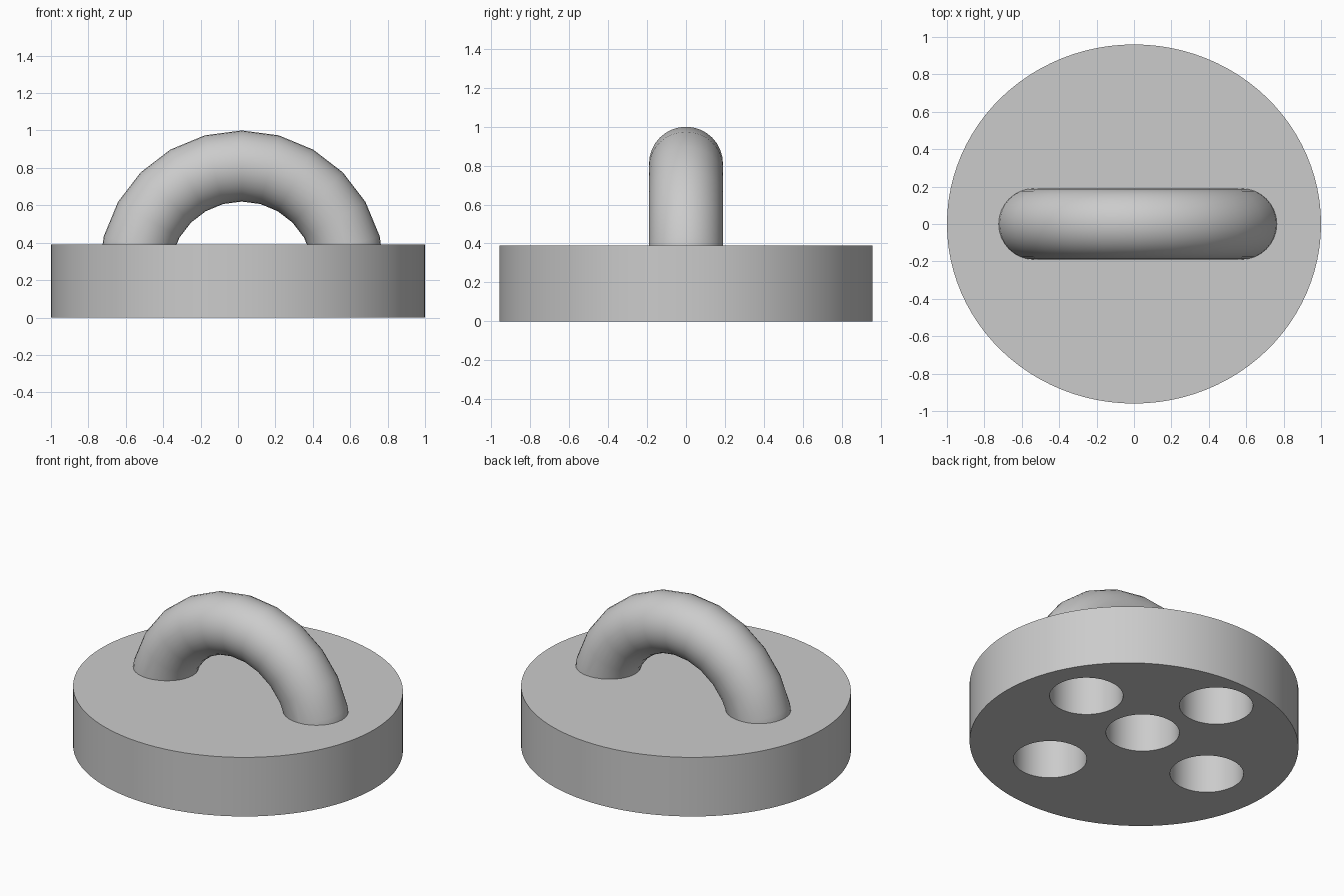
import bpy
import bmesh
import math

if "Cube" in bpy.data.objects:
    bpy.data.objects.remove(bpy.data.objects["Cube"], do_unlink=True)

BASE_TOP = 0.39
HOLE_RADIUS = 0.22
HOLE_DEPTH = 0.3

grey = bpy.data.materials.new("plain grey")
grey.use_nodes = True
grey.diffuse_color = (0.6, 0.6, 0.6, 1)
grey.node_tree.nodes["Principled BSDF"].inputs["Base Color"].default_value = (0.6, 0.6, 0.6, 1)


def finish(obj, name):
    """Name, colour and smooth one part."""
    obj.name = name
    obj.data.materials.clear()
    obj.data.materials.append(grey)
    bpy.ops.object.select_all(action="DESELECT")
    obj.select_set(True)
    bpy.context.view_layer.objects.active = obj
    bpy.ops.object.shade_smooth_by_angle(angle=math.radians(40))


# Base: a thick disc, slightly narrower from front to back
bpy.ops.mesh.primitive_cylinder_add(vertices=96, radius=1, depth=BASE_TOP,
                                    location=(0, 0, BASE_TOP / 2))
base = bpy.context.object
base.scale.y = 0.96
bpy.ops.object.transform_apply(location=True, rotation=True, scale=True)

# Five blind round holes in the underside: one near the middle, four around it
holes = bpy.data.collections.new("hole_cutters")
bpy.context.scene.collection.children.link(holes)
for x, y in [(0.05, 0.14), (0.59, 0.26), (-0.08, 0.67), (0.27, -0.46), (-0.56, 0.01)]:
    bpy.ops.mesh.primitive_cylinder_add(vertices=48, radius=HOLE_RADIUS,
                                        depth=2 * HOLE_DEPTH, location=(x, y, 0))
    cutter = bpy.context.object
    cutter.name = "hole_cutter"
    cutter.hide_render = True
    for owner in list(cutter.users_collection):
        owner.objects.unlink(cutter)
    holes.objects.link(cutter)

cut = base.modifiers.new("holes", "BOOLEAN")
cut.operation = "DIFFERENCE"
cut.operand_type = "COLLECTION"
cut.collection = holes
cut.solver = "EXACT"
bpy.context.view_layer.objects.active = base
bpy.ops.object.modifier_apply(modifier=cut.name)
for cutter in list(holes.objects):
    bpy.data.objects.remove(cutter, do_unlink=True)
bpy.data.collections.remove(holes)
finish(base, "base")

# Handle: an upright ring, trimmed where it meets the base
bpy.ops.mesh.primitive_torus_add(major_segments=24, minor_segments=32,
                                 major_radius=0.574, minor_radius=0.19,
                                 location=(0.02, 0, 0.236),
                                 rotation=(math.pi / 2, 0, 0))
handle = bpy.context.object
bpy.ops.object.transform_apply(location=True, rotation=True, scale=True)
bm = bmesh.new()
bm.from_mesh(handle.data)
bmesh.ops.bisect_plane(bm, geom=bm.verts[:] + bm.edges[:] + bm.faces[:],
                       plane_co=(0, 0, BASE_TOP - 0.005), plane_no=(0, 0, 1),
                       clear_inner=True)
bmesh.ops.holes_fill(bm, edges=[e for e in bm.edges if e.is_boundary], sides=0)
bm.to_mesh(handle.data)
bm.free()
finish(handle, "handle")
